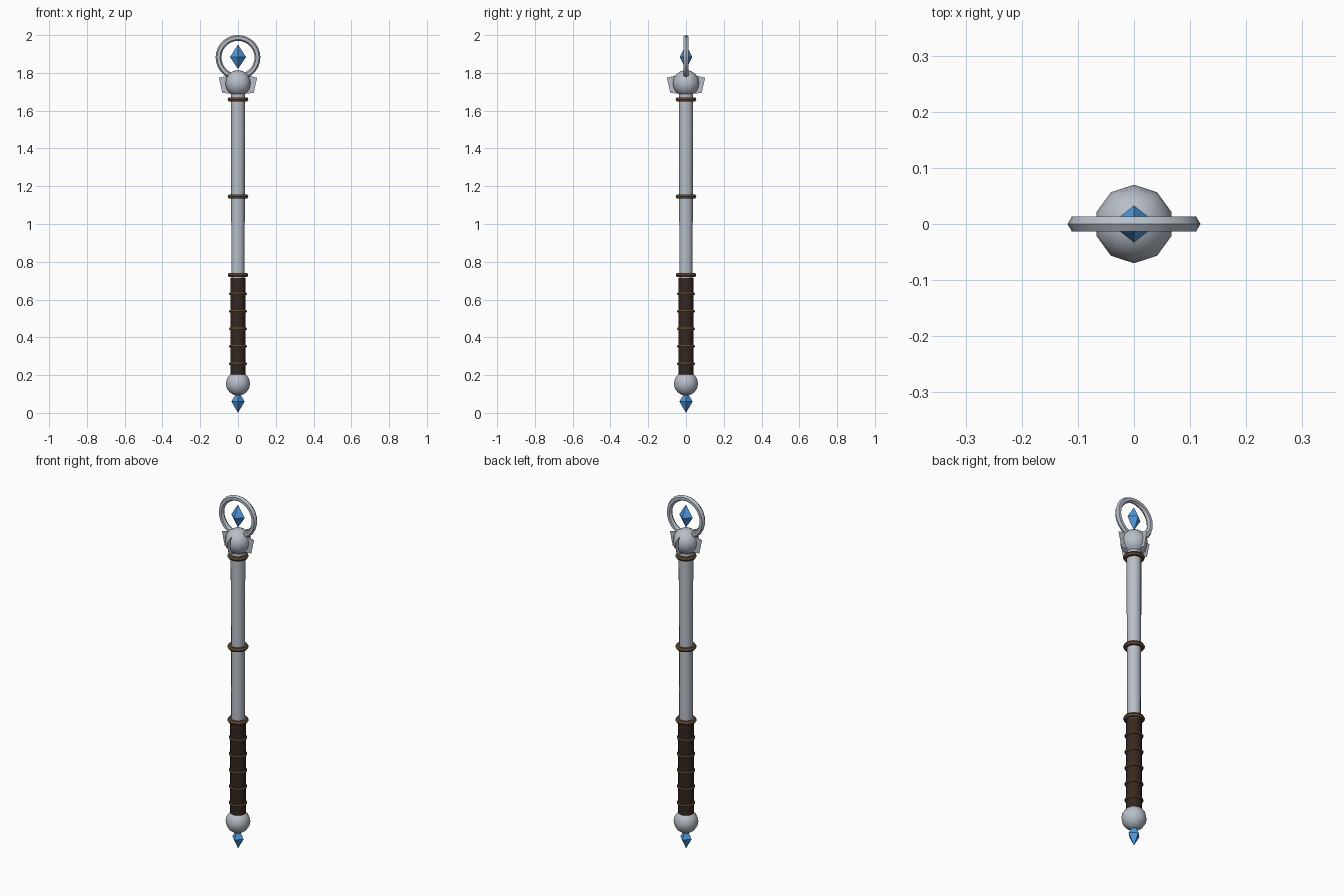
import bpy, math
from mathutils import Vector

if "Cube" in bpy.data.objects:
    bpy.data.objects.remove(bpy.data.objects["Cube"])


def mat(name, rgb):
    m = bpy.data.materials.new(name)
    m.diffuse_color = (*rgb, 1)
    m.use_nodes = True
    m.node_tree.nodes["Principled BSDF"].inputs["Base Color"].default_value = m.diffuse_color
    return m


steel = mat("steel", (0.48, 0.52, 0.58))
leather = mat("leather", (0.035, 0.02, 0.015))
bronze = mat("bronze", (0.13, 0.07, 0.035))
cord = mat("cord", (0.11, 0.065, 0.03))
blue = mat("crystal_blue", (0.08, 0.32, 0.72))


def finish(name, m, smooth=True):
    o = bpy.context.object
    o.name = name
    o.data.materials.append(m)
    if smooth:
        bpy.ops.object.shade_smooth_by_angle(angle=math.radians(50))
    return o


def rod(name, m, z0, z1, r0, r1, sides=12):
    bpy.ops.mesh.primitive_cone_add(vertices=sides, radius1=r0, radius2=r1,
                                    depth=z1 - z0, location=(0, 0, (z0 + z1) / 2))
    return finish(name, m)


def ring(name, m, z, major, minor, rot=(0, 0, 0), seg=16, sides=6):
    bpy.ops.mesh.primitive_torus_add(major_radius=major, minor_radius=minor, major_segments=seg,
                                     minor_segments=sides, location=(0, 0, z), rotation=rot)
    return finish(name, m)


def ball(name, z, r, seg, rings):
    bpy.ops.mesh.primitive_uv_sphere_add(segments=seg, ring_count=rings, radius=r, location=(0, 0, z))
    return finish(name, steel)


def mesh(name, m, verts, faces):
    me = bpy.data.meshes.new(name)
    me.from_pydata(verts, [], faces)
    me.materials.append(m)
    o = bpy.data.objects.new(name, me)
    bpy.context.collection.objects.link(o)
    return o


def crystal(name, z0, zm, z1, rx, ry):
    v = [(rx, 0, zm), (0, ry, zm), (-rx, 0, zm), (0, -ry, zm), (0, 0, z1), (0, 0, z0)]
    f = []
    for i in range(4):
        j = (i + 1) % 4
        f += [(i, j, 4), (j, i, 5)]
    return mesh(name, blue, v, f)


# shaft and grip
rod("shaft", steel, 0.18, 1.70, 0.033, 0.038)
rod("grip", leather, 0.20, 0.715, 0.04, 0.04)

# collars and grip cords
for i, z in enumerate((0.73, 1.145, 1.66)):
    ring(f"collar_{i}", bronze, z, 0.043, 0.012)
for i in range(5):
    ring(f"grip_cord_{i}", cord, 0.26 + i * 0.0925, 0.04, 0.008)

# pommel and head
ball("pommel", 0.155, 0.064, 12, 8)
ball("head_ball", 1.745, 0.07, 10, 8)

# thin fins around the head
for i in range(4):
    a = i * math.pi / 2
    d = Vector((math.cos(a), math.sin(a), 0))
    prof = [(0.04, 1.69), (0.083, 1.694), (0.101, 1.774), (0.04, 1.79)]
    mesh(f"head_fin_{i}", steel, [d * r + Vector((0, 0, z)) for r, z in prof], [(0, 1, 2, 3)])

# halo and crystals
ring("halo", steel, 1.882, 0.103, 0.0155, rot=(math.pi / 2, 0, 0), seg=28)
crystal("head_crystal", 1.82, 1.884, 1.95, 0.042, 0.033)
crystal("pommel_crystal", 0.0, 0.06, 0.12, 0.035, 0.035)
